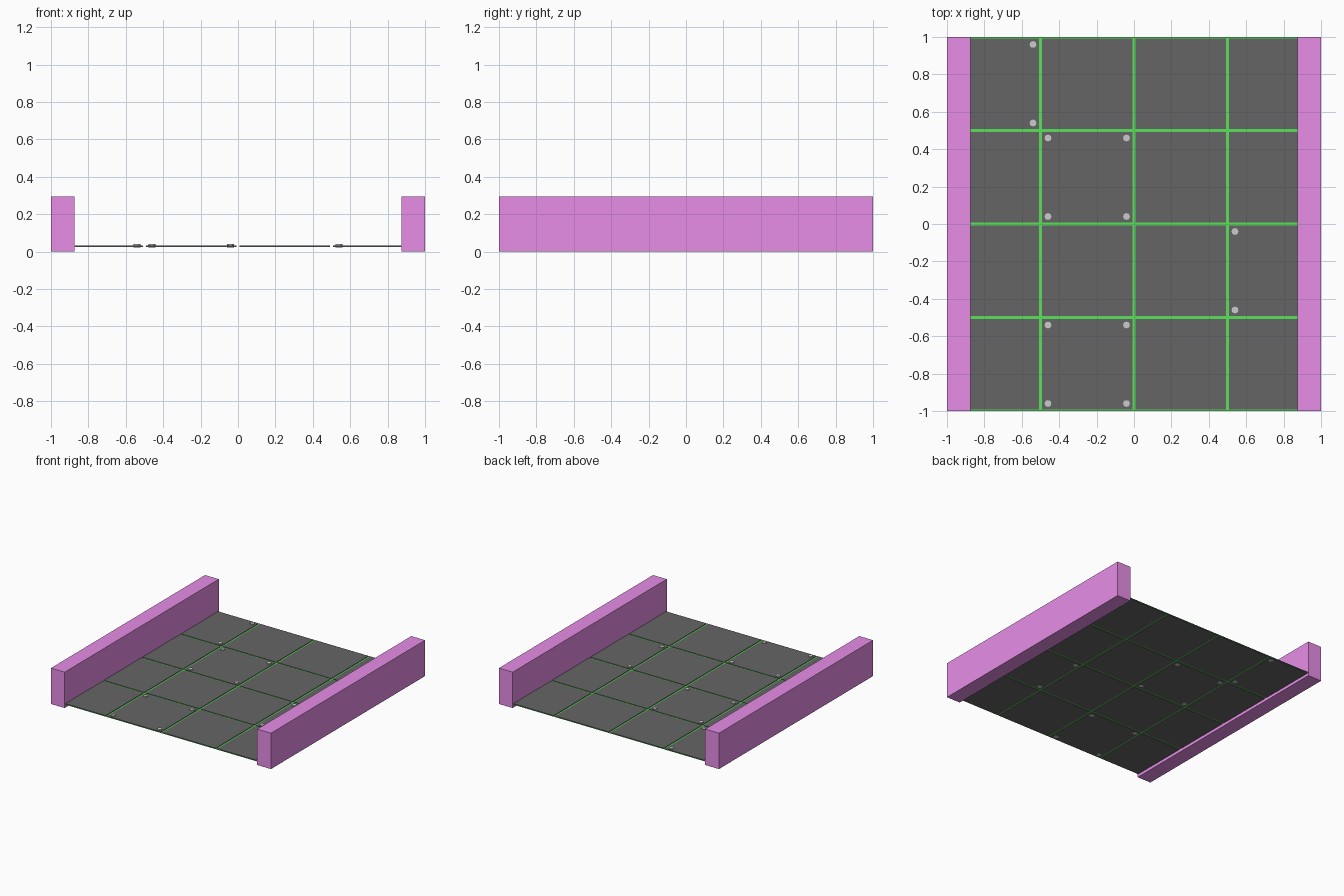
import bpy, bmesh
from mathutils import Matrix

if "Cube" in bpy.data.objects:
    bpy.data.objects.remove(bpy.data.objects["Cube"])

GAP = 0.008                      # half width of a seam
Z0, Z1 = 0.024, 0.033            # floor panel bottom and top
INNER = 0.875                    # inner face of the side walls


def material(name, color):
    m = bpy.data.materials.new(name)
    m.diffuse_color = color
    m.use_nodes = True
    m.node_tree.nodes["Principled BSDF"].inputs["Base Color"].default_value = m.diffuse_color
    return m


def add_box(bm, x0, x1, y0, y1, z0, z1):
    mat = (Matrix.Translation(((x0 + x1) / 2, (y0 + y1) / 2, (z0 + z1) / 2))
           @ Matrix.Diagonal((x1 - x0, y1 - y0, z1 - z0, 1)))
    bmesh.ops.create_cube(bm, size=1, matrix=mat)


def add_strip(bm, x0, x1, y0, y1, z):
    bm.faces.new([bm.verts.new((x, y, z)) for x, y in
                  ((x0, y0), (x1, y0), (x1, y1), (x0, y1))])


def finish(bm, name, mat=None):
    me = bpy.data.meshes.new(name)
    bm.to_mesh(me)
    bm.free()
    ob = bpy.data.objects.new(name, me)
    bpy.context.collection.objects.link(ob)
    if mat:
        me.materials.append(mat)
    return ob


magenta = material("magenta", (0.8, 0.27, 0.8, 1))
green = material("green", (0.1, 0.75, 0.1, 1))
dark = material("dark_grey", (0.13, 0.13, 0.13, 1))

# Side walls
for side, name in ((-1, "left_wall"), (1, "right_wall")):
    bm = bmesh.new()
    xs = sorted((side * INNER, side * 1.0))
    add_box(bm, xs[0], xs[1], -1, 1, 0, 0.295)
    finish(bm, name, magenta)

# Floor panels, separated by seams
xs = [(-INNER, -0.5 - GAP), (-0.5 + GAP, -GAP), (GAP, 0.5 - GAP), (0.5 + GAP, INNER)]
ys = [(-1 + 0.5 * i + GAP, -0.5 + 0.5 * i - GAP) for i in range(4)]
bm = bmesh.new()
for x0, x1 in xs:
    for y0, y1 in ys:
        add_box(bm, x0, x1, y0, y1, Z0, Z1)
finish(bm, "floor_panels", dark)

# Glowing seams: full-width rows, then short pieces between them
bm = bmesh.new()
zm = (Z0 + Z1) / 2
for i in range(5):
    y = -1 + 0.5 * i
    add_strip(bm, -INNER, INNER, max(-1, y - GAP), min(1, y + GAP), zm)
for x in (-0.5, 0, 0.5):
    for y0, y1 in ys:
        add_strip(bm, x - GAP, x + GAP, y0, y1, zm)
finish(bm, "floor_seams", green)

# Bolts at the corners of some panels
bolts = [(-0.54, y) for y in (0.96, 0.54)]
bolts += [(x, y) for x in (-0.46, -0.04) for y in (0.46, 0.04, -0.54, -0.96)]
bolts += [(0.54, y) for y in (-0.04, -0.46)]
bm = bmesh.new()
for x, y in bolts:
    bmesh.ops.create_cone(bm, cap_ends=True, segments=12, radius1=0.018, radius2=0.018,
                          depth=0.017, matrix=Matrix.Translation((x, y, 0.0315)))
finish(bm, "bolts")
